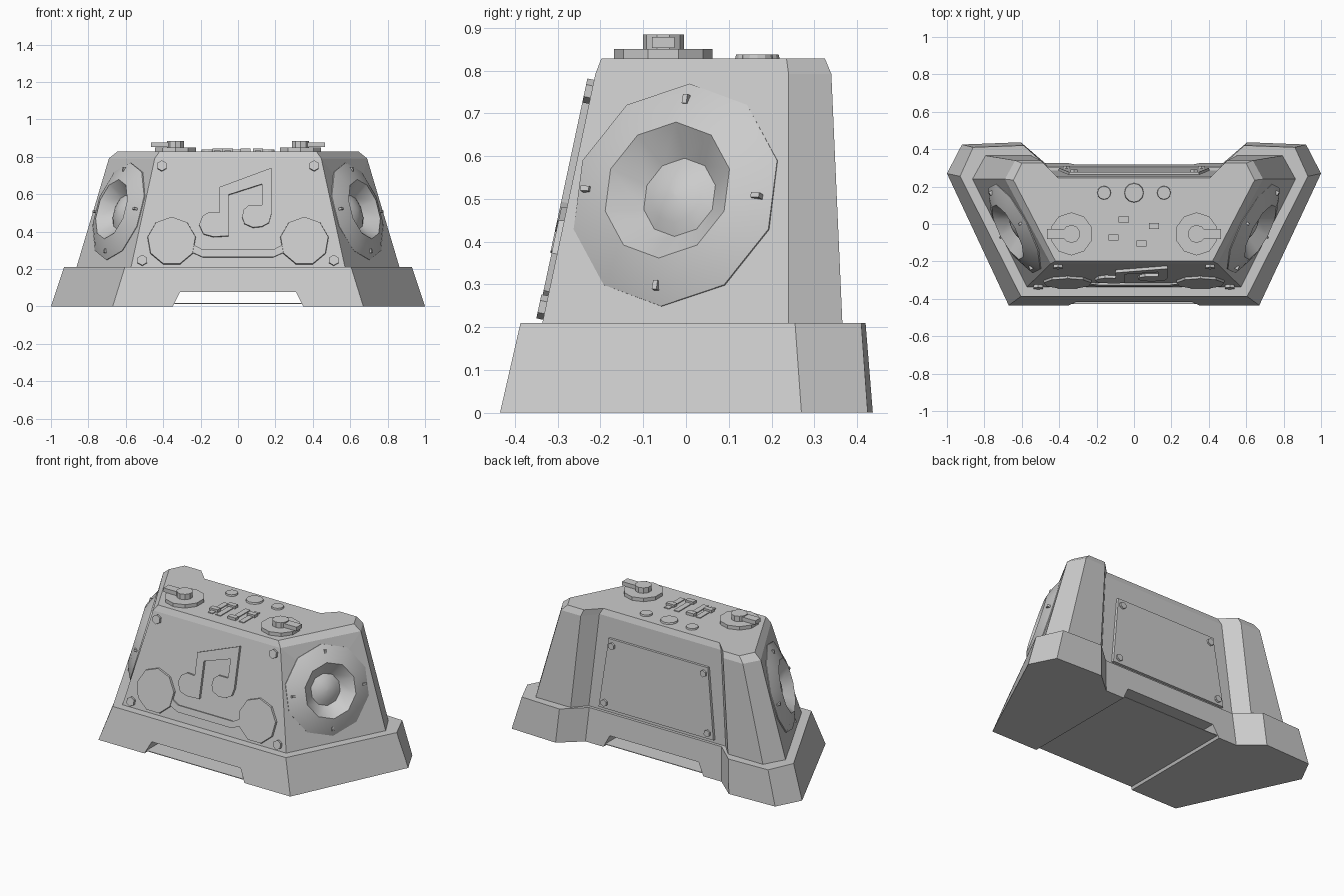
import bpy, bmesh, math
from mathutils import Matrix, Vector

if "Cube" in bpy.data.objects:
    bpy.data.objects.remove(bpy.data.objects["Cube"])

FLIP = Matrix.Scale(-1, 4, (1, 0, 0))


def finish(name, bm, smooth=False):
    bmesh.ops.recalc_face_normals(bm, faces=bm.faces)
    me = bpy.data.meshes.new(name)
    bm.to_mesh(me)
    bm.free()
    ob = bpy.data.objects.new(name, me)
    bpy.context.collection.objects.link(ob)
    if smooth:
        bpy.ops.object.select_all(action='DESELECT')
        ob.select_set(True)
        bpy.context.view_layer.objects.active = ob
        bpy.ops.object.shade_smooth_by_angle(angle=math.radians(40))
    return ob


def loft(name, rings, smooth=False):
    """Closed solid skinned through rings of equal point count."""
    bm = bmesh.new()
    vs = [[bm.verts.new(p) for p in r] for r in rings]
    n = len(vs[0])
    for a, b in zip(vs, vs[1:]):
        for i in range(n):
            j = (i + 1) % n
            bm.faces.new((a[i], a[j], b[j], b[i]))
    bm.faces.new(vs[0][::-1])
    bm.faces.new(vs[-1])
    return finish(name, bm, smooth)


def plan(half, z):
    """Mirror half a floor plan and lift it to height z."""
    return [(x, y, z) for x, y in half] + [(-x, y, z) for x, y in half[::-1]]


def prism(name, pts, mat, h0, h1, taper=1.0):
    """Extrude a 2D outline along the local z of mat."""
    cx = sum(p[0] for p in pts) / len(pts)
    cy = sum(p[1] for p in pts) / len(pts)
    top = [(cx + (x - cx) * taper, cy + (y - cy) * taper) for x, y in pts]
    return loft(name, [[mat @ Vector((x, y, h0)) for x, y in pts],
                       [mat @ Vector((x, y, h1)) for x, y in top]])


def ngon(cx, cy, r, n, start=90):
    a = [math.radians(start + 360 * i / n) for i in range(n)]
    return [(cx + r * math.cos(t), cy + r * math.sin(t)) for t in a]


def rect(cx, cy, w, h):
    return [(cx + sx * w / 2, cy + sy * h / 2) for sx, sy in ((-1, -1), (1, -1), (1, 1), (-1, 1))]


def frame(o, x, y):
    x, y = Vector(x), Vector(y)
    n = x.cross(y).normalized()
    m = Matrix((x, y, n)).transposed().to_4x4()
    m.translation = Vector(o)
    return m


def cut(ob, cutter):
    mod = ob.modifiers.new("cut", 'BOOLEAN')
    mod.operation, mod.object, mod.solver = 'DIFFERENCE', cutter, 'EXACT'
    bpy.context.view_layer.objects.active = ob
    bpy.ops.object.modifier_apply(modifier=mod.name)
    bpy.data.objects.remove(cutter)


# Base plinth with a tunnel from front to back, and a thin floor across the tunnel
base = loft("base", [
    plan([(.67, -.435), (1, .27), (.92, .425), (.605, .437), (.475, .325)], 0),
    plan([(.605, -.387), (.93, .255), (.86, .41), (.59, .42), (.462, .305)], .21)])
along_y = frame((0, 0, 0), (1, 0, 0), (0, 0, 1))
cut(base, prism("tunnel_cutter", [(-.357, -.015), (.357, -.015), (.31, .077), (-.31, .077)],
                along_y, -1, 1))
prism("tunnel_floor", rect(0, -.054, .68, .746), Matrix.Identity(4), .014, .018)

# Cabinet body with chamfered top
body = loft("body", [
    plan([(.573, -.337), (.865, .24), (.795, .366), (.55, .366), (.478, .287)], .205),
    plan([(.445, -.212), (.69, .24), (.635, .34), (.497, .34), (.425, .257)], .792),
    plan([(.42, -.198), (.645, .235), (.6, .325), (.485, .325), (.405, .245)], .828)])

# Working planes on the sloping front and back walls (second coordinate is height)
tf, tb = .125 / .587, .030 / .587
front = frame((0, -.337 - .205 * tf, 0), (1, 0, 0), (0, tf, 1))
back = frame((0, .287 + .205 * tb, 0), (-1, 0, 0), (0, -tb, 1))

# Side speakers: raised rim, sunken cone, domed cap
A, B = Vector((.573, -.337, .205)), Vector((.865, .24, .205))
C, D = Vector((.445, -.212, .792)), Vector((.69, .24, .792))
u = ((B - A) + (D - C)).normalized()
nrm = (D - A).cross(C - B).normalized()
v = nrm.cross(u)
side = frame((A + B + C + D) / 4 + v * .01 - u * .008, u, v)
profile = [(.165, -.09), (.165, -.02), (.27, -.015), (.27, .004), (.226, .026),
           (.165, .046), (.095, -.018), (.065, -.003), (.033, .007), (.004, .01)]
for tag, mir in (("right", Matrix.Identity(4)), ("left", FLIP)):
    m = mir @ side
    cut(body, prism("speaker_cutter", ngon(0, 0, .166, 10), m, -.092, .1))
    loft(tag + "_speaker", [[m @ Vector((x, y, h)) for x, y in ngon(0, 0, r, 10)]
                            for r, h in profile], True)
    for k in range(4):
        rot = m @ Matrix.Rotation(math.radians(90 * k - 2), 4, 'Z')
        prism(tag + "_speaker_clip", rect(.226, 0, .022, .012), rot, 0, .034)

    # Front disc, turntable and lever
    s = 1 if tag == "right" else -1
    prism(tag + "_front_disc", ngon(s * .355, .348, .133, 9), front, -.01, .013, .97)
    flat = mir @ Matrix.Translation((.335, -.053, 0))
    prism(tag + "_turntable", ngon(0, 0, .115, 10), flat, .82, .85)
    prism(tag + "_turntable_knob", ngon(0, 0, .048, 10), flat, .84, .884)
    prism(tag + "_turntable_lever", rect(.07, 0, .12, .052), flat, .853, .878)

    # Corner bolts, front and back
    for x, z in ((.407, .75), (.512, .245)):
        prism(tag + "_front_bolt", ngon(s * x, z, .028, 6), front, -.01, .016)
    for x, z in ((.32, .625), (.36, .265)):
        prism(tag + "_back_bolt", ngon(s * x, z, .022, 6), back, 0, .026)

# Front trim joining the two discs
prism("front_trim", [(-.25, .335), (-.19, .303), (.19, .303), (.25, .335),
                     (.25, .29), (.19, .263), (-.19, .263), (-.25, .29)], front, -.01, .01)

# Raised paired-note ornament
note = [(-.1, .635), (.178, .738), (.178, .49), (.165, .445), (.128, .425), (.08, .42),
        (.035, .44), (.022, .475), (.03, .515), (.06, .54), (.128, .54), (.128, .652),
        (-.05, .595), (-.05, .375), (-.13, .37), (-.185, .385), (-.208, .435),
        (-.19, .48), (-.155, .502), (-.1, .498)]
prism("note_ornament", note, front, -.01, .016)

# Back access plate
prism("back_plate", [(-.405, .228), (.405, .228), (.35, .668), (-.35, .668)],
      back, -.01, .014, .99)

# Buttons and faders on the top
world = Matrix.Identity(4)
for x, r in ((-.16, .038), (0, .054), (.16, .038)):
    prism("top_button", ngon(x, .167, r, 12), world, .82, .838, .92)
for x, y in ((-.11, -.072), (-.055, .025), (.04, -.105), (.107, -.01)):
    prism("fader_track", rect(x, -.04, .034, .16), world, .82, .833)
    prism("fader_knob", rect(x, y, .055, .032), world, .82, .845)
